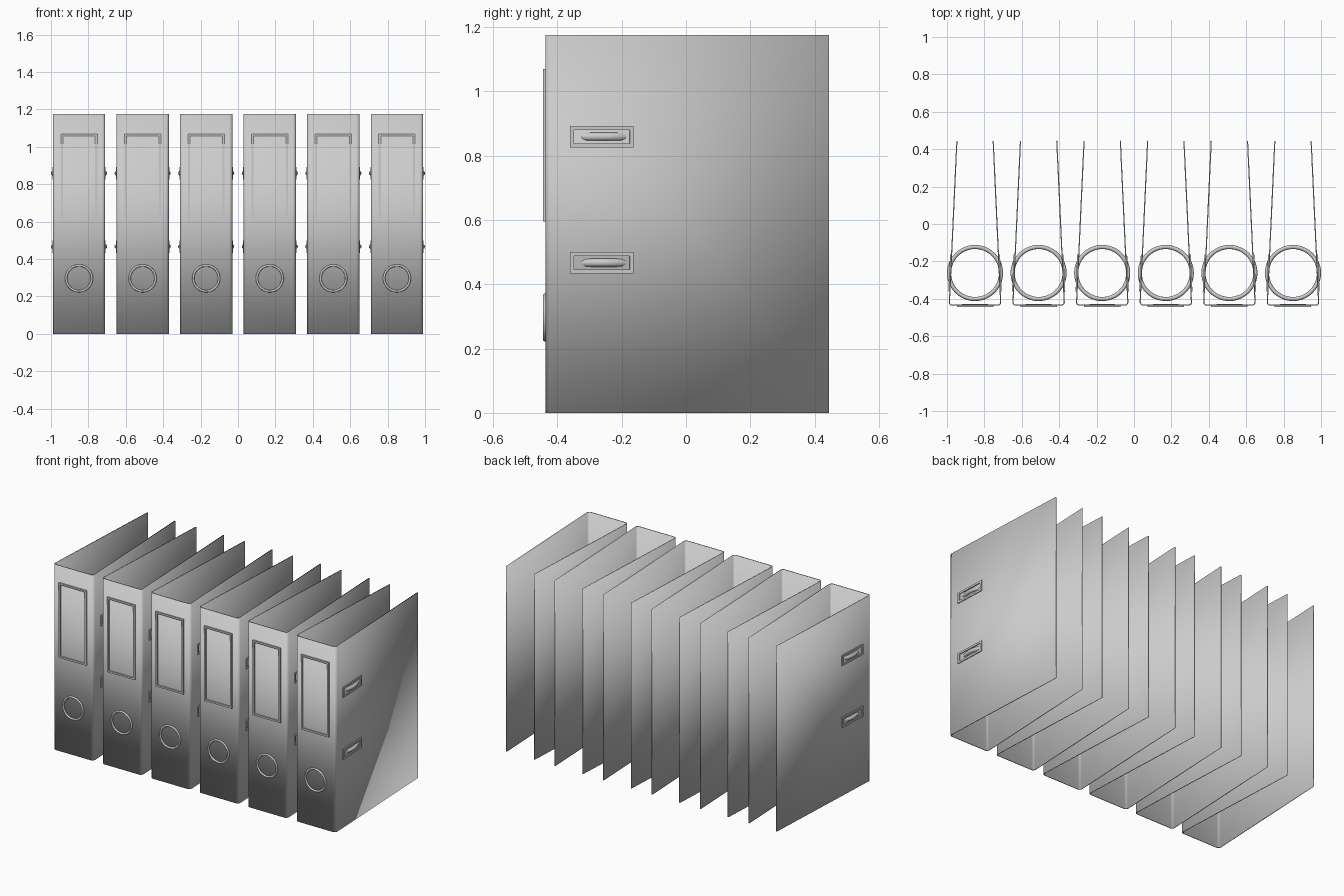
import bpy, bmesh
from math import sin, cos, pi, radians, atan2
from mathutils import Matrix, Vector

if "Cube" in bpy.data.objects:
    bpy.data.objects.remove(bpy.data.objects["Cube"])

H, T = 1.175, 0.006              # binder height, board thickness
FRONT, BACK = -0.437, 0.445      # spine face and free cover edge
HW_FRONT, HW_BACK = 0.14, 0.10   # half widths; covers lean inward
PITCH, COUNT = 0.34, 6


def make(name, bm, smooth=False):
    bmesh.ops.recalc_face_normals(bm, faces=bm.faces)
    me = bpy.data.meshes.new(name)
    bm.to_mesh(me)
    bm.free()
    ob = bpy.data.objects.new(name, me)
    bpy.context.collection.objects.link(ob)
    if smooth:
        bpy.ops.object.select_all(action='DESELECT')
        ob.select_set(True)
        bpy.context.view_layer.objects.active = ob
        bpy.ops.object.shade_smooth_by_angle(angle=radians(40))
    return ob


def rect_frame(name, w, h, border, depth, matrix):
    """Rectangular rim in local xy, extending along local z, slightly bevelled."""
    bm = bmesh.new()
    loops = []
    for z in (0, depth):
        for k in (0, border):
            a, b = w / 2 - k, h / 2 - k
            loops.append([bm.verts.new((x, y, z))
                          for x, y in ((-a, -b), (a, -b), (a, b), (-a, b))])
    lo, li, uo, ui = loops
    for p, q in ((lo, li), (li, ui), (ui, uo), (uo, lo)):
        for i in range(4):
            j = (i + 1) % 4
            bm.faces.new((p[i], p[j], q[j], q[i]))
    bmesh.ops.transform(bm, matrix=matrix, verts=bm.verts)
    return make(name, bm)


def ring(name, radius, tube_r, tube_h, matrix, seg=48, sides=12):
    """Ring around local z with an elliptical tube section."""
    bm = bmesh.new()
    g = [[bm.verts.new(((radius + tube_r * cos(b)) * cos(a),
                        (radius + tube_r * cos(b)) * sin(a), tube_h * sin(b)))
          for b in (2 * pi * j / sides for j in range(sides))]
         for a in (2 * pi * i / seg for i in range(seg))]
    for i in range(seg):
        for j in range(sides):
            i2, j2 = (i + 1) % seg, (j + 1) % sides
            bm.faces.new((g[i][j], g[i2][j], g[i2][j2], g[i][j2]))
    bmesh.ops.transform(bm, matrix=matrix, verts=bm.verts)
    return make(name, bm, True)


# Folded cover: U-shaped profile with rounded spine corners, extruded up
r, t = 0.016, T / 2
half = [(HW_BACK - t, BACK)]
for i in range(6):
    a = -pi / 2 * i / 5
    half.append((HW_FRONT - t - r + r * cos(a), FRONT + t + r + r * sin(a)))
profile = half + [(-x, y) for x, y in reversed(half)]
bm = bmesh.new()
low = [bm.verts.new((x, y, 0)) for x, y in profile]
top = [bm.verts.new((x, y, H)) for x, y in profile]
for i in range(len(profile) - 1):
    bm.faces.new((low[i], low[i + 1], top[i + 1], top[i]))
cover = make("cover", bm, True)
sol = cover.modifiers.new("board", 'SOLIDIFY')
sol.thickness, sol.offset = T, 0
parts = [cover]

# Label frame and finger ring on the spine
face_front = Matrix.Rotation(pi / 2, 4, 'X')
parts.append(rect_frame("label_frame", 0.195, 0.475, 0.011, 0.010,
             Matrix.Translation((0, FRONT + 0.002, 0.8325)) @ face_front))
parts.append(ring("finger_ring", 0.069, 0.006, 0.008,
             Matrix.Translation((0, FRONT, 0.297)) @ face_front))

# Locking rings through the covers, and slot frames on both covers
lean = atan2(HW_FRONT - HW_BACK, BACK - FRONT)
for z in (0.467, 0.859):
    parts.append(ring("locking_ring", 0.139, 0.011, 0.0125,
                 Matrix.Translation((0, -0.262, z))))
    y = -0.262
    x = HW_FRONT - (y - FRONT) * (HW_FRONT - HW_BACK) / (BACK - FRONT)
    u = Vector((-sin(lean), cos(lean), 0))
    n = Vector((cos(lean), sin(lean), 0))
    m = Matrix((u, Vector((0, 0, 1)), n)).transposed().to_4x4()
    m = Matrix.Translation(Vector((x, y, z)) - n * 0.003) @ m
    slot = rect_frame("slot_frame", 0.198, 0.067, 0.012, 0.009, m)
    slot.modifiers.new("both_sides", 'MIRROR')
    parts.append(slot)

# Row of identical binders
for k in range(COUNT):
    cx = (k - (COUNT - 1) / 2) * PITCH
    for p in parts:
        ob = p
        if k < COUNT - 1:
            ob = p.copy()
            bpy.context.collection.objects.link(ob)
        ob.location.x = cx
